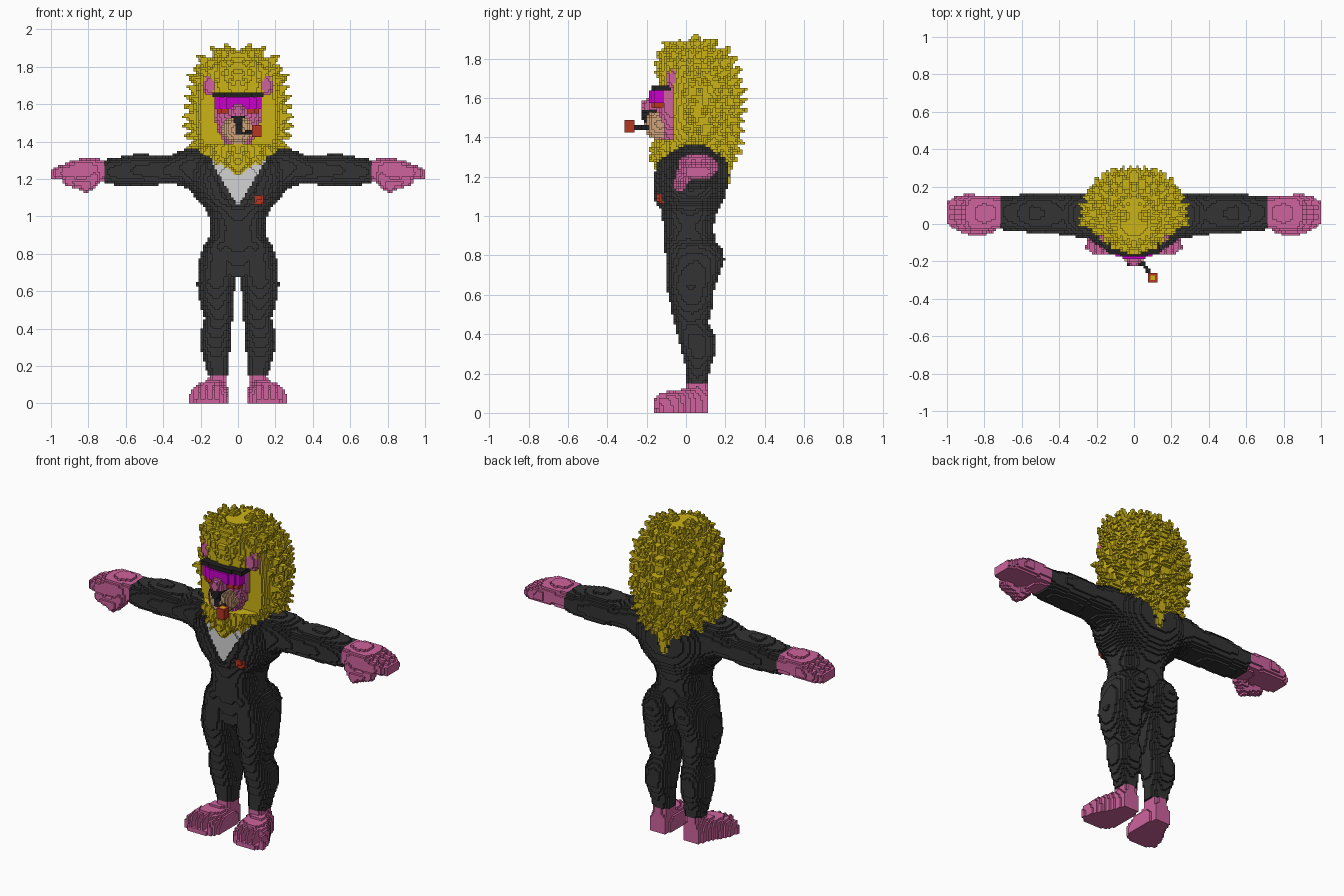
import bpy, bmesh, math, random
from mathutils import Vector

random.seed(4)
if "Cube" in bpy.data.objects:
    bpy.data.objects.remove(bpy.data.objects["Cube"])

CELL = 0.0125
COLOURS = {
    "pink_fur": (0.62, 0.125, 0.34),
    "gold_mane": (0.60, 0.45, 0.008),
    "suit_charcoal": (0.033, 0.033, 0.033),
    "shirt_white": (0.65, 0.65, 0.65),
    "lens_magenta": (0.60, 0.0, 0.60),
    "black": (0.015, 0.015, 0.015),
    "red": (0.47, 0.035, 0.015),
    "muzzle_tan": (0.62, 0.36, 0.20),
}
grid = {}  # cell -> (part name, colour name)


def centre(cell):
    return Vector([(n + 0.5) * CELL for n in cell])


def cells_in(lo, hi):
    spans = [range(math.floor(a / CELL), math.ceil(b / CELL) + 1) for a, b in zip(lo, hi)]
    return ((i, j, k) for i in spans[0] for j in spans[1] for k in spans[2] if k >= 0)


def fill(part, colour, lo, hi, test=None, pair=False):
    """Fill every cell in the box that passes the test, mirrored if paired."""
    for cell in cells_in(lo, hi):
        p = centre(cell)
        if any(v < a or v > b for v, a, b in zip(p, lo, hi)) or (test and not test(p)):
            continue
        if pair:
            grid[cell] = ("left_" + part, colour)
            grid[(-1 - cell[0], cell[1], cell[2])] = ("right_" + part, colour)
        else:
            grid[cell] = (part, colour)


def section(rows, t):
    for a, b in zip(rows, rows[1:]):
        if a[0] <= t <= b[0]:
            f = (t - a[0]) / (b[0] - a[0])
            return [u + (v - u) * f for u, v in zip(a[1:], b[1:])]


def loft(part, colour, axis, rows, power=2.4, pair=False):
    """Rows hold a position along the axis, then the extent on each other axis."""
    others = [n for n in range(3) if n != axis]
    lo, hi = [0, 0, 0], [0, 0, 0]
    lo[axis], hi[axis] = rows[0][0], rows[-1][0]
    for n, o in enumerate(others):
        lo[o] = min(r[1 + 2 * n] for r in rows)
        hi[o] = max(r[2 + 2 * n] for r in rows)

    def inside(p):
        s = section(rows, p[axis])
        total = 0
        for n, o in enumerate(others):
            a, b = s[2 * n], s[2 * n + 1]
            total += abs((2 * p[o] - a - b) / max(b - a, CELL)) ** power
        return total <= 1
    fill(part, colour, lo, hi, inside, pair)


def upright(part, colour, rows, power=2.4):
    loft(part, colour, 2, [(z, -w, w, a, b) for z, w, a, b in rows], power)


def ball(part, colour, c, r, pair=False):
    c = Vector(c)
    fill(part, colour, c - Vector(r), c + Vector(r),
         lambda p: sum(((u - v) / w) ** 2 for u, v, w in zip(p, c, r)) <= 1, pair)


def taper(part, colour, a, b, ra, rb, pair=False):
    a, b = Vector(a), Vector(b)
    d, r = b - a, max(ra, rb)

    def inside(p):
        f = min(1, max(0, (p - a).dot(d) / d.length_squared))
        return (p - a - d * f).length <= ra + (rb - ra) * f
    fill(part, colour, [min(u, v) - r for u, v in zip(a, b)],
         [max(u, v) + r for u, v in zip(a, b)], inside, pair)


def front_cells(x0, x1, z0, z1, test=lambda p: True):
    """Frontmost filled cell of each column in an x-z window."""
    found = {}
    for cell in cells_in((x0, -0.25, z0), (x1, 0.0, z1)):
        key = (cell[0], cell[2])
        if cell in grid and test(centre(cell)):
            found[key] = min(found.get(key, cell), cell)
    return list(found.values())


# Feet with toe grooves, and ankles
loft("foot", "pink_fur", 1, [
    (-.16, .1, .22, -.07, .07), (-.13, .06, .26, -.1, .1), (-.05, .045, .24, -.115, .115),
    (.03, .05, .19, -.13, .13), (.11, .06, .16, -.12, .12)], 3.5, True)
for toe in (.105, .143, .18, .218):
    for cell in cells_in((toe, -.17, .03), (toe, -.12, .12)):
        grid.pop(cell, None)
        grid.pop((-1 - cell[0], cell[1], cell[2]), None)
loft("foot", "pink_fur", 2, [(.05, .055, .16, 0, .11), (.16, .06, .155, 0, .11)], 2.6, True)

# Trouser legs and seat
loft("trouser_leg", "suit_charcoal", 2, [
    (.15, .05, .16, 0, .115), (.22, .05, .18, 0, .12), (.3, .04, .2, -.02, .15),
    (.38, .035, .2, -.04, .15), (.46, .03, .18, -.06, .115), (.56, .025, .21, -.08, .14),
    (.64, .012, .22, -.1, .145), (.7, 0, .215, -.1, .17), (.78, 0, .205, -.1, .195),
    (.84, 0, .185, -.11, .18), (.9, 0, .14, -.1, .12)], 2.4, True)

# Jacket body and sleeves
upright("jacket", "suit_charcoal", [
    (.68, .12, -.085, .13), (.86, .16, -.115, .15), (.95, .145, -.115, .14),
    (1.02, .16, -.125, .16), (1.1, .23, -.15, .2), (1.2, .275, -.155, .22),
    (1.28, .27, -.145, .215), (1.33, .25, -.1, .18), (1.365, .21, -.02, .13)])
loft("sleeve", "suit_charcoal", 0, [
    (.18, -.09, .17, 1.1, 1.365), (.3, -.07, .16, 1.165, 1.355), (.38, -.06, .16, 1.175, 1.32),
    (.45, -.05, .165, 1.165, 1.33), (.55, -.045, .16, 1.16, 1.335),
    (.64, -.04, .155, 1.165, 1.315), (.71, -.03, .15, 1.175, 1.305)], 2.4, True)

# Hands: palm, grooved fingers, thumb
loft("hand", "pink_fur", 0, [
    (.71, -.025, .145, 1.185, 1.305), (.8, -.04, .15, 1.195, 1.31), (.87, -.04, .16, 1.195, 1.305),
    (.93, -.035, .155, 1.195, 1.28), (.97, -.025, .14, 1.195, 1.265),
    (1.0, 0, .115, 1.2, 1.25)], 3, True)
for groove in (.01, .06, .11):
    for cell in cells_in((.9, groove, 1.25), (.99, groove, 1.31)):
        if (cell[0], cell[1], cell[2] + 1) not in grid:
            grid.pop(cell, None)
            grid.pop((-1 - cell[0], cell[1], cell[2]), None)
taper("hand", "pink_fur", (.77, -.01, 1.21), (.81, -.03, 1.16), .04, .033, True)
taper("hand", "pink_fur", (.81, -.03, 1.165), (.91, -.03, 1.19), .033, .025, True)

# Shirt set into the jacket opening, raised lapels, lapel flower
def opening(z):
    return 0.13 * (z - 1.05) / 0.22


for cell in front_cells(-.13, .13, 1.05, 1.32, lambda p: abs(p.x) < opening(p.z)):
    del grid[cell]
    for depth in (1, 2, 3):
        grid[(cell[0], cell[1] + depth, cell[2])] = ("shirt", "shirt_white")
for cell in front_cells(-.17, .17, 1.05, 1.28,
                        lambda p: opening(p.z) <= abs(p.x) < opening(p.z) + .035):
    grid[(cell[0], cell[1] - 1, cell[2])] = ("jacket", "suit_charcoal")
for cell in front_cells(.09, .115, 1.07, 1.095):
    grid[(cell[0], cell[1] - 1, cell[2])] = ("lapel_flower", "red")

# Mane mass with spiky tufts flowing outwards
mane_rows = [
    (1.22, .03, -.15, .23), (1.26, .1, -.165, .235), (1.31, .175, -.165, .235),
    (1.4, .22, -.155, .25), (1.5, .245, -.145, .26), (1.6, .245, -.13, .265),
    (1.7, .225, -.135, .25), (1.8, .185, -.14, .2), (1.85, .14, -.12, .15), (1.89, .06, -.05, .1)]
upright("mane", "gold_mane", mane_rows, 2.1)
taper("mane", "gold_mane", (0, .15, 1.32), (0, .205, 1.17), .09, .02)
for ring in range(13):
    z = 1.3 + ring * .047
    half, y0, y1 = section(mane_rows, z)
    for step in range(9):
        angle = math.pi * ((step + ring % 2 / 2) / 8.5 - .5) + random.uniform(-.08, .08)
        p = Vector((half * math.cos(angle), (y0 + y1) / 2 + (y1 - y0) / 2 * math.sin(angle), z))
        if p.y < -.02 and 1.35 < z < 1.7:
            continue
        rise = (z - 1.53) * 3.2
        flow = Vector((math.cos(angle), math.sin(angle), rise)).normalized()
        reach = random.uniform(.035, .06) if p.y > -.06 else .025
        for side in (1, -1):
            a, b = p - flow * .03, p + flow * reach
            taper("mane", "gold_mane", (a.x * side, a.y, a.z), (b.x * side, b.y, b.z), .042, .008)
for side in (1, -1):
    taper("mane", "gold_mane", (side * .05, .04, 1.86), (side * .065, .05, 1.92), .05, .012)
for cell in cells_in((-.22, -.22, 1.4), (.22, -.08, 1.65)):
    if cell in grid:
        del grid[cell]

# Face, ears, muzzle, nose and mouth
upright("face", "pink_fur", [
    (1.39, .07, -.13, 0), (1.46, .11, -.14, 0), (1.55, .13, -.155, 0),
    (1.62, .13, -.155, 0), (1.68, .12, -.1, 0)])
ball("ear", "pink_fur", (.15, -.07, 1.7), (.042, .03, .055), True)
ball("muzzle", "muzzle_tan", (0, -.135, 1.465), (.085, .078, .077))
ball("face", "pink_fur", (0, -.16, 1.56), (.05, .068, .045))
fill("nose", "black", (-.04, -.225, 1.485), (.04, -.15, 1.54),
     lambda p: abs(p.x) < .01 + .5 * (p.z - 1.485))
for cell in front_cells(-.01, .005, 1.44, 1.485):
    grid[cell] = ("nose", "black")

# Wraparound visor glasses
def visor(part, colour, half, z0, z1, front):
    fill(part, colour, (-half, -.2, z0), (half, -.1, z1),
         lambda p: 0 <= p.y - front - 2 * p.x ** 2 < .045)


visor("glasses_rim", "red", .115, 1.555, 1.575, -.185)
visor("glasses_lens", "lens_magenta", .125, 1.575, 1.637, -.19)
visor("glasses_frame", "black", .125, 1.637, 1.662, -.18)
fill("glasses_arm", "black", (.112, -.16, 1.637), (.138, -.07, 1.662), None, True)

# Smoking pipe
taper("pipe_stem", "black", (.035, -.19, 1.45), (.09, -.27, 1.45), .012, .012)
fill("pipe_bowl", "red", (.075, -.315, 1.43), (.125, -.262, 1.488))
fill("pipe_filling", "gold_mane", (.0875, -.3, 1.475), (.1125, -.275, 1.488))

# Turn the filled cells into one block-surfaced object per part
materials = {}
for name, rgb in COLOURS.items():
    mat = bpy.data.materials.new(name)
    mat.use_nodes = True
    mat.diffuse_color = (*rgb, 1)
    shader = next(n for n in mat.node_tree.nodes if n.type == "BSDF_PRINCIPLED")
    shader.inputs["Base Color"].default_value = (*rgb, 1)
    shader.inputs["Roughness"].default_value = 0.8
    materials[name] = mat

parts = {}
for cell, (part, colour) in grid.items():
    parts.setdefault((part, colour), []).append(cell)
for (part, colour), members in parts.items():
    bm, corners = bmesh.new(), {}
    for cell in members:
        for axis in range(3):
            for sign in (0, 1):
                beside = list(cell)
                beside[axis] += 2 * sign - 1
                if tuple(beside) in grid:
                    continue
                loop = []
                for u, v in ((0, 0), (1, 0), (1, 1), (0, 1)):
                    c = list(cell)
                    c[axis] += sign
                    c[(axis + 1) % 3] += u
                    c[(axis + 2) % 3] += v
                    c = tuple(c)
                    if c not in corners:
                        corners[c] = bm.verts.new([n * CELL for n in c])
                    loop.append(corners[c])
                bm.faces.new(loop if sign else loop[::-1])
    mesh = bpy.data.meshes.new(part)
    bm.to_mesh(mesh)
    bm.free()
    mesh.materials.append(materials[colour])
    bpy.context.collection.objects.link(bpy.data.objects.new(part, mesh))
